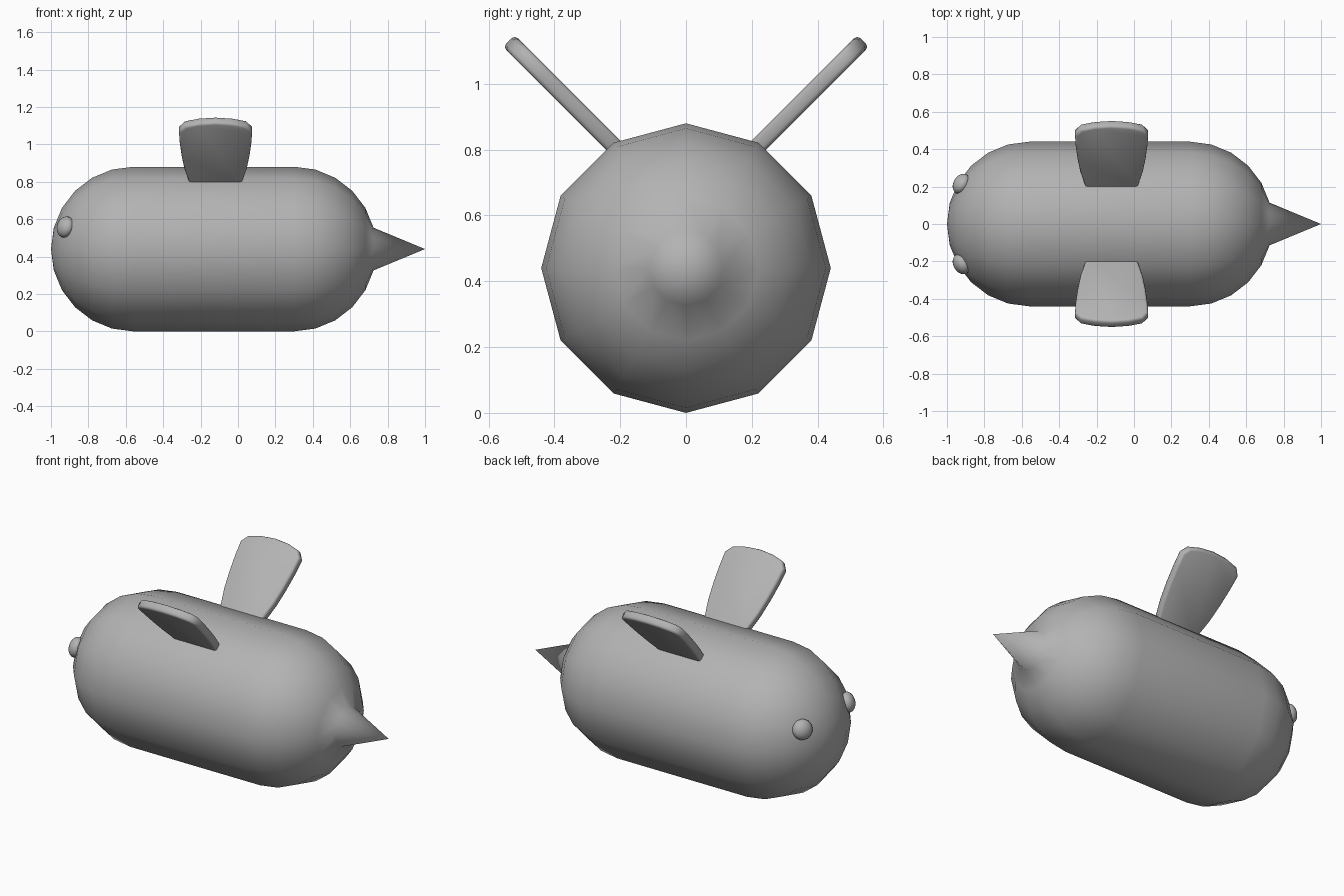
import bpy, bmesh, math
from mathutils import Vector, Matrix

if "Cube" in bpy.data.objects:
    bpy.data.objects.remove(bpy.data.objects["Cube"])

grey = bpy.data.materials.new("plain grey")
grey.diffuse_color = (0.45, 0.45, 0.45, 1)
grey.use_nodes = True
grey.node_tree.nodes["Principled BSDF"].inputs["Base Color"].default_value = grey.diffuse_color


def finish(bm, name):
    """Turn a bmesh into a smooth, grey object."""
    bmesh.ops.recalc_face_normals(bm, faces=bm.faces)
    for f in bm.faces:
        f.smooth = True
    mesh = bpy.data.meshes.new(name)
    bm.to_mesh(mesh)
    bm.free()
    mesh.materials.append(grey)
    ob = bpy.data.objects.new(name, mesh)
    bpy.context.collection.objects.link(ob)
    return ob


# Body: twelve-sided capsule along x, its last ring drawn out to a stinger
R, SIDES = 0.44, 12
steps = [math.radians(15 * i) for i in range(1, 7)]
profile = [(-0.56 - R * math.cos(a), R * math.sin(a)) for a in steps]
profile += [(0.30 + R * math.cos(a), R * math.sin(a)) for a in reversed(steps)]
bm = bmesh.new()
rings = []
for x, r in profile:
    rings.append([bm.verts.new((x, r * math.sin(k * math.tau / SIDES),
                                R + r * math.cos(k * math.tau / SIDES)))
                  for k in range(SIDES)])
nose = bm.verts.new((-1, 0, R))
tip = bm.verts.new((1, 0, R))
for k in range(SIDES):
    n = (k + 1) % SIDES
    for a, b in zip(rings, rings[1:]):
        bm.faces.new((a[k], a[n], b[n], b[k]))
    bm.faces.new((nose, rings[0][n], rings[0][k]))
    bm.faces.new((tip, rings[-1][k], rings[-1][n]))
finish(bm, "body_with_stinger")

# Wing outline: distance along the wing, half width
half = [(-0.05, 0.125), (0.0, 0.142), (0.10, 0.167), (0.20, 0.182),
        (0.30, 0.192), (0.385, 0.196), (0.425, 0.165), (0.445, 0.09)]
outline = half + [(0.453, 0)] + [(u, -w) for u, w in reversed(half)]

for side, label in ((-1, "right"), (1, "left")):
    # Wing: bevelled plate leaning out at 45 degrees
    along = Vector((0, side, 1)).normalized()
    across = Vector((0, -side, 1)).normalized()
    root = Vector((-0.12, side * 0.218, 0.81))
    bm = bmesh.new()
    low, high = [[bm.verts.new(root + along * u + Vector((w, 0, 0)) + across * t)
                  for u, w in outline] for t in (-0.025, 0.025)]
    bm.faces.new(low)
    bm.faces.new(high)
    for i in range(len(outline)):
        j = (i + 1) % len(outline)
        bm.faces.new((low[i], low[j], high[j], high[i]))
    bmesh.ops.recalc_face_normals(bm, faces=bm.faces)
    rim = [e for e in bm.edges
           if any(len(f.verts) > 4 for f in e.link_faces)]
    bmesh.ops.bevel(bm, geom=rim, offset=0.013, segments=2, profile=0.5,
                    affect='EDGES')
    finish(bm, label + "_wing")

    # Eye: flattened ball sitting on the rounded nose
    normal = Vector((-0.83, side * 0.49, 0.27)).normalized()
    bm = bmesh.new()
    bmesh.ops.create_uvsphere(bm, u_segments=16, v_segments=10, radius=0.058)
    bmesh.ops.scale(bm, vec=(1, 1, 0.7), verts=bm.verts)
    turn = normal.to_track_quat('Z', 'Y').to_matrix().to_4x4()
    place = Matrix.Translation((-0.923, side * 0.215, 0.558)) @ turn
    bmesh.ops.transform(bm, matrix=place, verts=bm.verts)
    finish(bm, label + "_eye")
